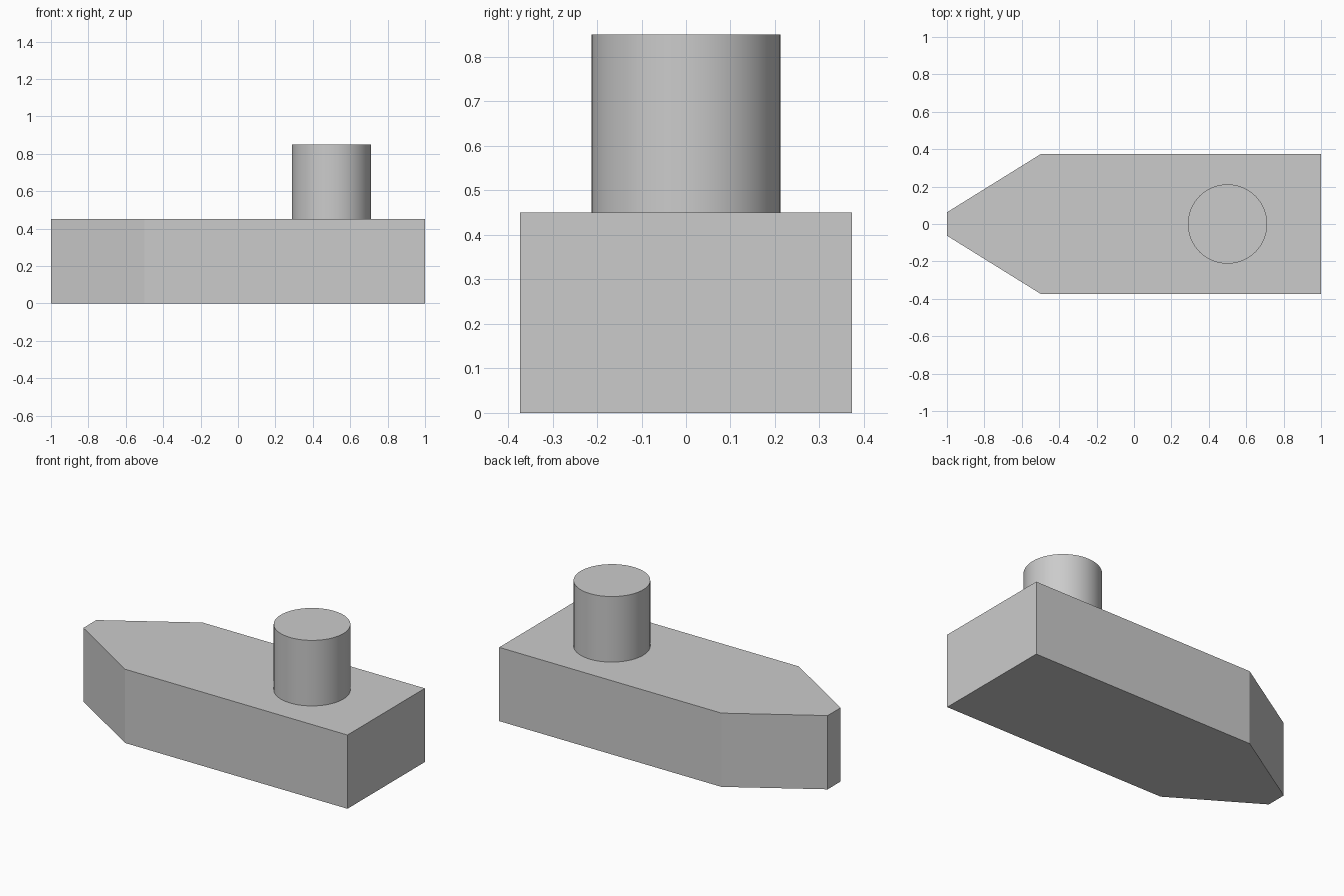
import bpy
import bmesh

cube = bpy.data.objects.get("Cube")
if cube:
    bpy.data.objects.remove(cube, do_unlink=True)

HULL_TOP = 0.45
FUNNEL_TOP = 0.85

# Single plain grey
grey = bpy.data.materials.new("light_grey")
grey.use_nodes = True
colour = (0.6, 0.6, 0.6, 1)
grey.diffuse_color = colour
grey.node_tree.nodes["Principled BSDF"].inputs["Base Color"].default_value = colour

# Hull: half outline mirrored across the centre line, then extruded upward
half = [(-1, -0.0625), (-0.5, -0.373), (1, -0.373)]
outline = half + [(x, -y) for x, y in reversed(half)]
bm = bmesh.new()
base = bm.faces.new([bm.verts.new((x, y, 0)) for x, y in outline])
lid = bmesh.ops.extrude_face_region(bm, geom=[base], use_keep_orig=True)
top_verts = [g for g in lid["geom"] if isinstance(g, bmesh.types.BMVert)]
bmesh.ops.translate(bm, verts=top_verts, vec=(0, 0, HULL_TOP))
bmesh.ops.recalc_face_normals(bm, faces=bm.faces)
mesh = bpy.data.meshes.new("hull")
bm.to_mesh(mesh)
bm.free()
hull = bpy.data.objects.new("hull", mesh)
bpy.context.collection.objects.link(hull)
hull.data.materials.append(grey)

# Funnel standing on the deck
bpy.ops.mesh.primitive_cylinder_add(
    vertices=64, radius=0.212, depth=FUNNEL_TOP - HULL_TOP,
    location=(0.5, 0, (FUNNEL_TOP + HULL_TOP) / 2))
funnel = bpy.context.object
funnel.name = "funnel"
funnel.data.materials.append(grey)
bpy.ops.object.shade_smooth_by_angle()
